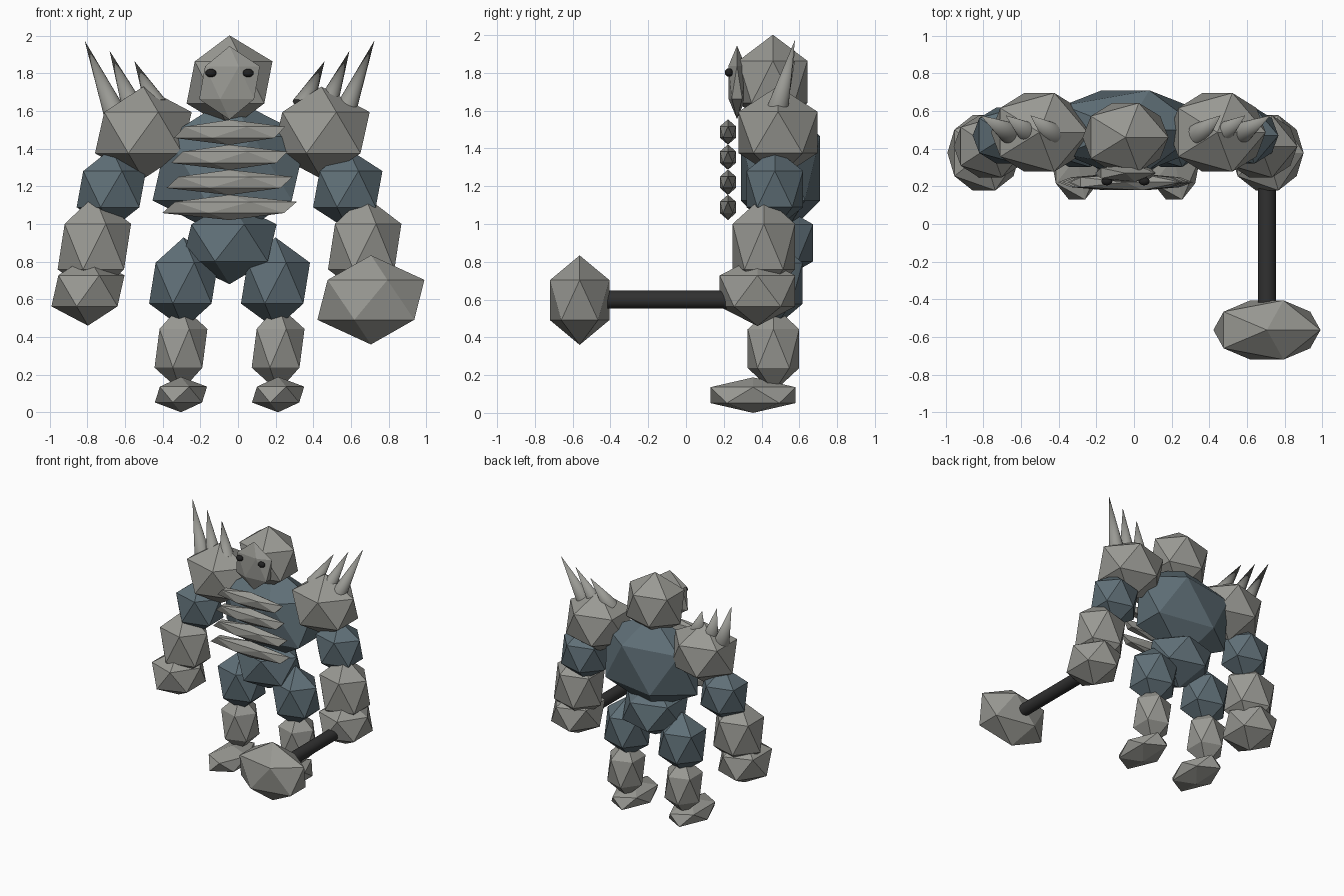
import bpy
from mathutils import Vector

if "Cube" in bpy.data.objects:
    bpy.data.objects.remove(bpy.data.objects["Cube"])


def make_material(name, color):
    m = bpy.data.materials.new(name)
    m.diffuse_color = (*color, 1)
    m.use_nodes = True
    m.node_tree.nodes["Principled BSDF"].inputs["Base Color"].default_value = m.diffuse_color
    return m


STONE = make_material("pale stone", (0.32, 0.32, 0.295))
SLATE = make_material("blue slate", (0.115, 0.16, 0.185))
DARK = make_material("dark shaft", (0.03, 0.03, 0.03))
BLACK = make_material("eye black", (0.015, 0.015, 0.015))
MID = -0.045  # x of the body's centre line


def finish(name, mat):
    ob = bpy.context.object
    ob.name = name
    ob.data.materials.append(mat)
    return ob


def rock(name, mat, loc, scale):
    """Twenty-sided boulder stretched to size."""
    bpy.ops.mesh.primitive_ico_sphere_add(subdivisions=1, radius=1, location=loc)
    ob = finish(name, mat)
    ob.scale = scale
    return ob


def rod(name, mat, start, end, r1, r2, sides):
    """Smooth cone or cylinder between two points."""
    a, b = Vector(start), Vector(end)
    bpy.ops.mesh.primitive_cone_add(vertices=sides, radius1=r1, radius2=r2,
                                    depth=(b - a).length, location=(a + b) / 2)
    ob = finish(name, mat)
    ob.rotation_mode = 'QUATERNION'
    ob.rotation_quaternion = (b - a).to_track_quat('Z', 'Y')
    bpy.ops.object.shade_smooth_by_angle()
    return ob


# Head, face plate and trunk
rock("head", STONE, (MID, 0.46, 1.752), (0.255, 0.215, 0.25))
rock("face_plate", STONE, (MID, 0.27, 1.75), (0.18, 0.053, 0.195))
rock("torso", SLATE, (MID, 0.5, 1.295), (0.457, 0.247, 0.38))
rock("pelvis", SLATE, (MID, 0.46, 0.9), (0.28, 0.25, 0.22))

# Ribs, wider towards the belly
for i, width in enumerate((0.33, 0.345, 0.375, 0.40)):
    rock(f"rib_{i + 1}", STONE, (MID, 0.222, 1.487 - 0.133 * i), (width, 0.05, 0.067))

# Limbs: name, material, offset from centre line, y, z, scale
LIMBS = (
    ("shoulder", STONE, 0.473, 0.487, 1.485, (0.287, 0.246, 0.245)),
    ("upper_arm", SLATE, 0.628, 0.47, 1.185, (0.206, 0.176, 0.215)),
    ("forearm", STONE, 0.718, 0.412, 0.88, (0.218, 0.194, 0.27)),
    ("hand", STONE, 0.752, 0.378, 0.645, (0.217, 0.235, 0.185)),
    ("thigh", SLATE, 0.244, 0.46, 0.686, (0.205, 0.185, 0.243)),
    ("lower_leg", STONE, 0.258, 0.463, 0.34, (0.157, 0.16, 0.23)),
    ("foot", STONE, 0.258, 0.355, 0.094, (0.155, 0.265, 0.094)),
)
# Shoulder spikes: base offset, base z, tip offset, tip z
SPIKES = ((0.61, 1.59, 0.77, 1.975), (0.51, 1.61, 0.637, 1.92), (0.39, 1.63, 0.505, 1.865))

for side, s in (("left", -1), ("right", 1)):
    for name, mat, dx, y, z, scale in LIMBS:
        shift = 0.015 if name == "shoulder" else 0
        rock(f"{side}_{name}", mat, (MID + s * dx + shift, y, z), scale)
    for i, (bx, bz, tx, tz) in enumerate(SPIKES):
        rod(f"{side}_spike_{i + 1}", STONE, (MID + s * bx, 0.48, bz),
            (MID + s * tx, 0.577, tz), 0.06, 0, 24)
    # Eye
    bpy.ops.mesh.primitive_uv_sphere_add(segments=16, ring_count=10, radius=1,
                                         location=(MID + s * 0.099, 0.227, 1.802))
    finish(f"{side}_eye", BLACK).scale = (0.029, 0.022, 0.022)
    bpy.ops.object.shade_smooth_by_angle()

# Stone hammer held in the right hand
rod("hammer_shaft", DARK, (0.706, -0.56, 0.6), (0.706, 0.4, 0.6), 0.048, 0.048, 32)
rock("hammer_head", STONE, (0.706, -0.563, 0.597), (0.318, 0.185, 0.237))
